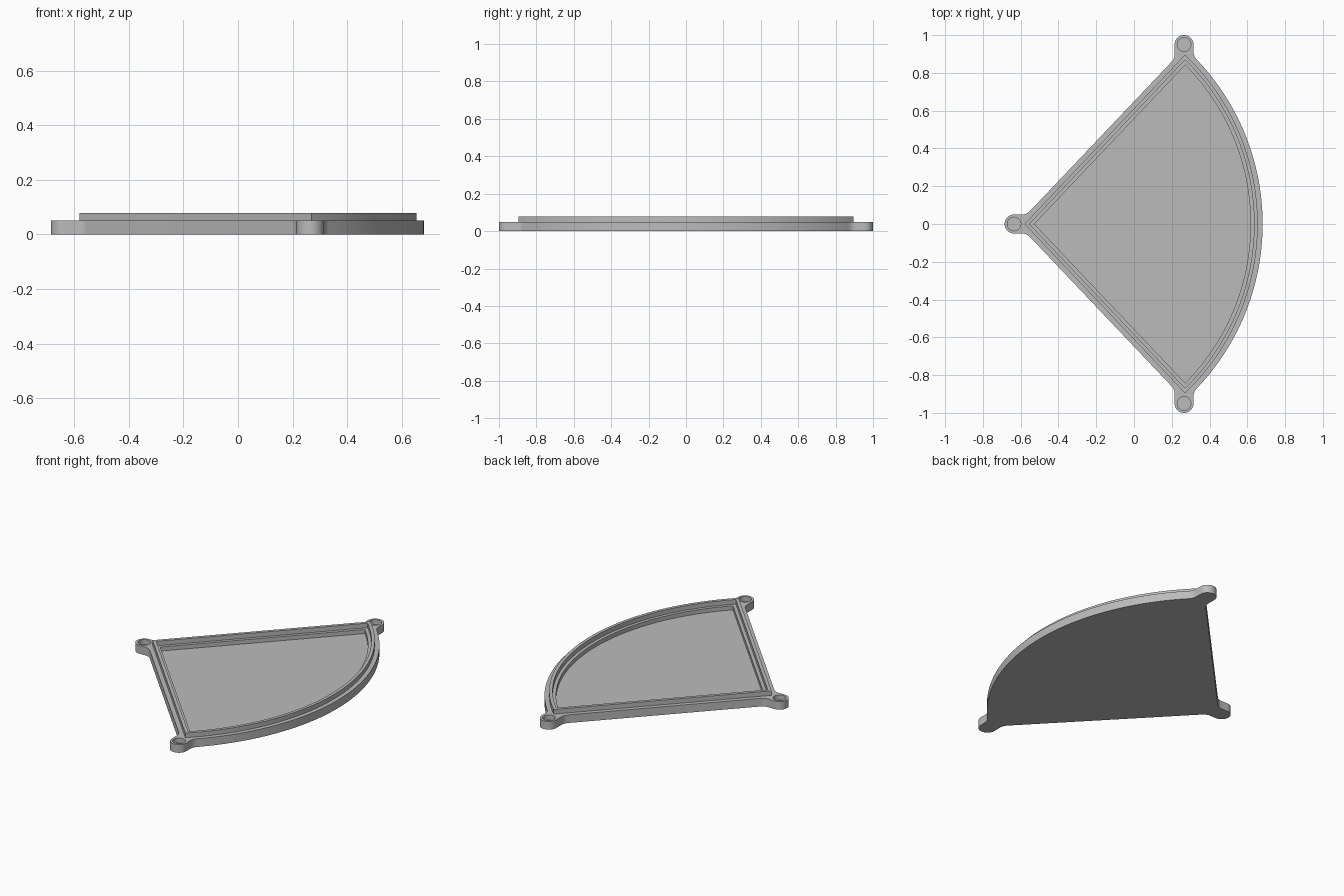
import bpy, bmesh
from math import sin, cos, asin, atan2, tan, radians, pi, sqrt
from mathutils import Vector

cube = bpy.data.objects.get("Cube")
if cube:
    bpy.data.objects.remove(cube, do_unlink=True)

grey = bpy.data.materials.new("plain grey")
grey.use_nodes = True
grey.diffuse_color = (0.5, 0.5, 0.5, 1)
grey.node_tree.nodes["Principled BSDF"].inputs["Base Color"].default_value = (0.5, 0.5, 0.5, 1)

HALF = radians(46.5)      # half the opening angle of the sector
APEX = Vector((-0.58, 0))
RADIUS = 1.235            # arc of the raised lip
RIM = 0.026               # flat rim outside the lip
TAB = 0.05                # radius of the corner tabs
TABS = [Vector((-0.635, 0)), Vector((0.265, 0.95)), Vector((0.265, -0.95))]


def arc(centre, radius, start, end, steps):
    return [centre + radius * Vector((cos(start + (end - start) * i / steps),
                                      sin(start + (end - start) * i / steps)))
            for i in range(steps + 1)]


def bend(a, corner, b, steps=8):
    """Smooth curve from a to b, tangent to both sides of the corner."""
    ts = [i / steps for i in range(steps + 1)]
    return [a * (1 - t) ** 2 + corner * 2 * t * (1 - t) + b * t * t for t in ts]


def sector(inset):
    """Sector outline moved inwards by an equal distance on all sides."""
    r = RADIUS - inset
    a = HALF - asin(inset / r)
    return [APEX + Vector((inset / sin(HALF), 0))] + arc(APEX, r, -a, a, 96)


def tray_outline():
    """Outer sector with three rounded tabs, drawn for one half and mirrored."""
    r, t = RADIUS + RIM, 0.025
    tip = APEX.x - RIM / sin(HALF)
    side = Vector((cos(HALF), sin(HALF)))
    apex_tab, end_tab = TABS[0], TABS[1]
    p = Vector((tip + TAB / tan(HALF), TAB))
    pts = arc(apex_tab, TAB, pi, pi / 2, 16)
    pts += bend(p - Vector((t, 0)), p, p + side * t)
    x = end_tab.x - TAB
    p = Vector((x, (x - tip) * tan(HALF)))
    pts += bend(p - side * t, p, p + Vector((0, t)))
    pts += arc(end_tab, TAB, pi, 0, 32)
    x = end_tab.x + TAB
    p = Vector((x, sqrt(r * r - (x - APEX.x) ** 2)))
    a = atan2(p.y, x - APEX.x) - t / r
    rim_arc = arc(APEX, r, a, 0, 48)
    pts += bend(p + Vector((0, t)), p, rim_arc[0])[:-1] + rim_arc
    return pts + [Vector((q.x, -q.y)) for q in reversed(pts[1:-1])]


def prism(name, pts, z0, z1):
    bm = bmesh.new()
    face = bm.faces.new([bm.verts.new((p.x, p.y, z0)) for p in pts])
    top = bmesh.ops.extrude_face_region(bm, geom=[face])["geom"]
    bmesh.ops.translate(bm, vec=(0, 0, z1 - z0),
                        verts=[v for v in top if isinstance(v, bmesh.types.BMVert)])
    bmesh.ops.recalc_face_normals(bm, faces=bm.faces[:])
    mesh = bpy.data.meshes.new(name)
    bm.to_mesh(mesh)
    bm.free()
    mesh.materials.append(grey)
    obj = bpy.data.objects.new(name, mesh)
    bpy.context.collection.objects.link(obj)
    return obj


def combine(target, other, operation):
    """Apply a boolean and remove the helper solid."""
    bpy.context.view_layer.objects.active = target
    mod = target.modifiers.new(operation.lower(), "BOOLEAN")
    mod.object, mod.operation, mod.solver = other, operation, "EXACT"
    bpy.ops.object.modifier_apply(modifier=mod.name)
    bpy.data.objects.remove(other, do_unlink=True)


# Flat base with tabs, then the raised lip
tray = prism("sector_tray", tray_outline(), 0, 0.05)
combine(tray, prism("lip", sector(0), 0.01, 0.078), "UNION")

# Stepped recess: narrow ledge, then the floor
combine(tray, prism("ledge_cutter", sector(0.019), 0.05, 0.2), "DIFFERENCE")
combine(tray, prism("floor_cutter", sector(0.038), 0.025, 0.2), "DIFFERENCE")

# Blind round sockets in the tabs
for centre in TABS:
    circle = arc(centre, 0.036, 0, 2 * pi, 40)[:-1]
    combine(tray, prism("socket_cutter", circle, 0.02, 0.2), "DIFFERENCE")

# Smooth curved walls, keep edges sharp
bpy.ops.object.select_all(action="DESELECT")
tray.select_set(True)
bpy.context.view_layer.objects.active = tray
bpy.ops.object.shade_smooth_by_angle(angle=radians(30))
